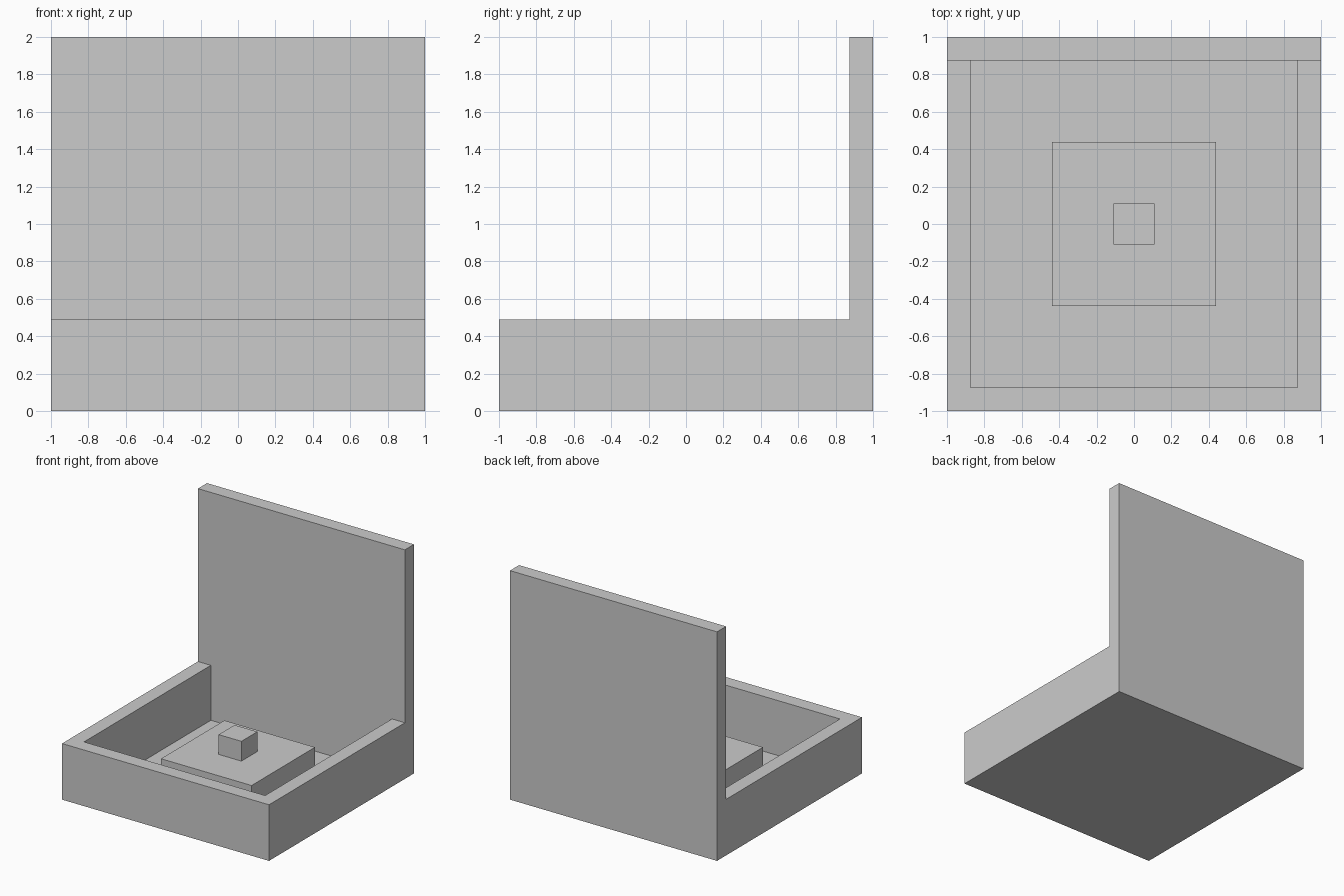
import bpy, bmesh
from mathutils import Matrix, Vector

if "Cube" in bpy.data.objects:
    bpy.data.objects.remove(bpy.data.objects["Cube"])

WALL, RIM, FLOOR = 0.125, 0.49, 0.01
PLINTH_TOP, KNOB_TOP = 0.293, 0.466


def add_box(bm, half, z0, z1):
    m = Matrix.Translation((0, 0, (z0 + z1) / 2)) @ Matrix.Diagonal((2 * half, 2 * half, z1 - z0, 1))
    bmesh.ops.create_cube(bm, size=1, matrix=m)


def finish(name, bm):
    bmesh.ops.recalc_face_normals(bm, faces=bm.faces[:])
    mesh = bpy.data.meshes.new(name)
    bm.to_mesh(mesh)
    bm.free()
    obj = bpy.data.objects.new(name, mesh)
    bpy.context.collection.objects.link(obj)


# Open tray: inset the top and sink it down to a thin floor
bm = bmesh.new()
add_box(bm, 1, 0, RIM)
bm.normal_update()
top = max(bm.faces, key=lambda f: f.calc_center_median().z)
bmesh.ops.inset_region(bm, faces=[top], thickness=WALL, use_even_offset=True)
bmesh.ops.translate(bm, verts=top.verts[:], vec=(0, 0, 0))
sunk = bmesh.ops.extrude_face_region(bm, geom=[top])["geom"]
bmesh.ops.translate(bm, verts=[g for g in sunk if isinstance(g, bmesh.types.BMVert)],
                    vec=(0, 0, FLOOR - RIM))
if top.is_valid:
    bmesh.ops.delete(bm, geom=[top], context='FACES_ONLY')

# Back panel: split the rear rim off and raise it
bmesh.ops.bisect_plane(bm, geom=bm.verts[:] + bm.edges[:] + bm.faces[:], dist=1e-4,
                       plane_co=Vector((0, 1 - WALL, 0)), plane_no=Vector((0, 1, 0)))
rear = [f for f in bm.faces if all(v.co.z > RIM - 1e-4 and v.co.y > 1 - WALL - 1e-3 for v in f.verts)]
raised = bmesh.ops.extrude_face_region(bm, geom=rear)["geom"]
bmesh.ops.translate(bm, verts=[g for g in raised if isinstance(g, bmesh.types.BMVert)],
                    vec=(0, 0, 2 - RIM))
rear = [f for f in rear if f.is_valid]
if rear:
    bmesh.ops.delete(bm, geom=rear, context='FACES')
bmesh.ops.dissolve_limit(bm, angle_limit=0.01, verts=bm.verts[:], edges=bm.edges[:])
finish("tray_with_back_panel", bm)

# Square plinth on the floor and small block on top of it
for name, half, z0, z1 in (("plinth", 0.4375, FLOOR, PLINTH_TOP),
                           ("centre_block", 0.11, PLINTH_TOP, KNOB_TOP)):
    bm = bmesh.new()
    add_box(bm, half, z0, z1)
    finish(name, bm)
